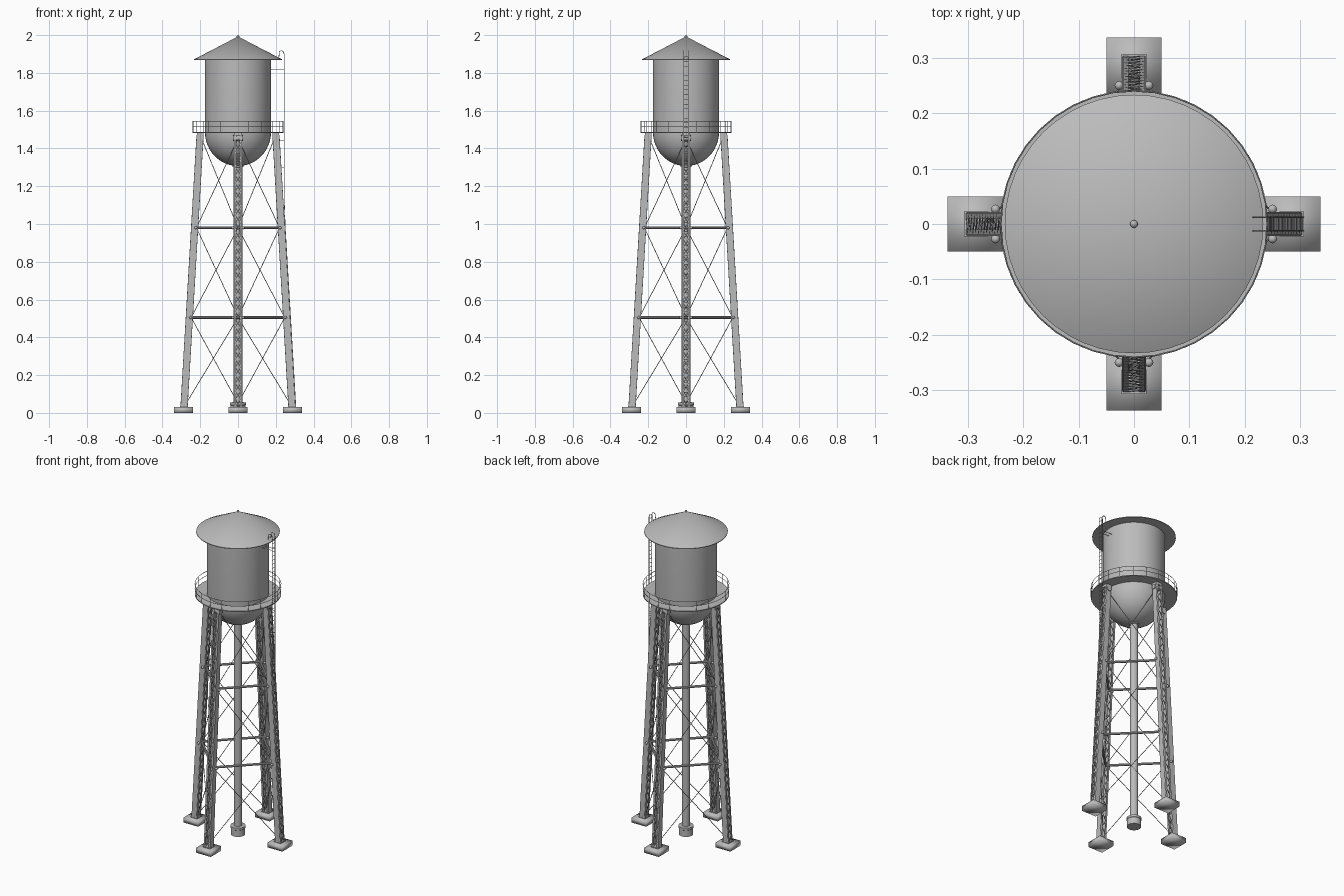
import bpy, bmesh, math
from mathutils import Vector, Matrix

cube = bpy.data.objects.get("Cube")
if cube:
    bpy.data.objects.remove(cube, do_unlink=True)

steel = bpy.data.materials.new("grey steel")
steel.use_nodes = True
GREY = (0.5, 0.5, 0.5, 1)
steel.diffuse_color = GREY
steel.node_tree.nodes["Principled BSDF"].inputs["Base Color"].default_value = GREY


def finish(bm, name, smooth_angle=35):
    """Turn a bmesh into a shaded object."""
    bmesh.ops.recalc_face_normals(bm, faces=bm.faces[:])
    mesh = bpy.data.meshes.new(name)
    bm.to_mesh(mesh)
    bm.free()
    mesh.materials.append(steel)
    obj = bpy.data.objects.new(name, mesh)
    bpy.context.collection.objects.link(obj)
    bpy.ops.object.select_all(action='DESELECT')
    obj.select_set(True)
    bpy.context.view_layer.objects.active = obj
    bpy.ops.object.shade_smooth_by_angle(angle=math.radians(smooth_angle))
    return obj


def around(obj, names):
    """Repeat an object in quarter turns about the tower axis."""
    for i, name in enumerate(names, 1):
        copy = bpy.data.objects.new(name, obj.data)
        copy.rotation_euler.z = i * math.pi / 2
        bpy.context.collection.objects.link(copy)


def rod(bm, p, q, r, sides=8):
    p, q = Vector(p), Vector(q)
    m = Matrix.Translation((p + q) / 2) @ (q - p).to_track_quat('Z', 'Y').to_matrix().to_4x4()
    bmesh.ops.create_cone(bm, cap_ends=True, segments=sides, radius1=r, radius2=r,
                          depth=(q - p).length, matrix=m)


def bar(bm, p, q, wide, deep, side):
    """Rectangular bar from p to q; wide is measured along side."""
    p, q, side = Vector(p), Vector(q), Vector(side)
    z = (q - p).normalized()
    x = (side - z * side.dot(z)).normalized()
    y = z.cross(x)
    m = Matrix((x * wide, y * deep, q - p)).transposed().to_4x4()
    m.translation = (p + q) / 2
    bmesh.ops.create_cube(bm, size=1, matrix=m)


def box(bm, centre, size):
    bmesh.ops.create_cube(bm, size=1, matrix=Matrix.Translation(centre) @ Matrix.Diagonal((*size, 1)))


def ball(bm, centre, r):
    bmesh.ops.create_uvsphere(bm, u_segments=12, v_segments=8, radius=r,
                              matrix=Matrix.Translation(centre))


def lathe(bm, profile, closed=False, steps=48):
    verts = [bm.verts.new((r, 0, z)) for r, z in profile]
    pairs = list(zip(verts, verts[1:])) + ([(verts[-1], verts[0])] if closed else [])
    edges = [bm.edges.new(pair) for pair in pairs]
    bmesh.ops.spin(bm, geom=verts + edges, axis=(0, 0, 1), cent=(0, 0, 0),
                   angle=math.tau, steps=steps)
    bmesh.ops.remove_doubles(bm, verts=bm.verts[:], dist=0.0002)


def ring(bm, radius, z, r):
    lathe(bm, [(radius + r * math.cos(a * math.pi / 3), z + r * math.sin(a * math.pi / 3))
               for a in range(6)], closed=True, steps=40)


BOTTOM, TOP = 0.03, 1.47
LEVELS = [0.05, 0.505, 0.98, 1.45]
RADIAL = (1, 0, 0)


def leg_r(z):
    return 0.2875 - 0.059 * z


def on_leg(z, out=0, side=0):
    return Vector((leg_r(z) + out, side, z))


# Tank with round bowl
bm = bmesh.new()
R, BELT = 0.175, 1.487
bowl = [(R * math.sin(a * math.pi / 24), BELT - 0.18 * math.cos(a * math.pi / 24)) for a in range(13)]
lathe(bm, bowl + [(R, 1.87)])
finish(bm, "tank")

# Conical roof and finial
bm = bmesh.new()
lathe(bm, [(0, 1.867), (0.234, 1.867), (0.234, 1.871), (0, 1.993)])
finish(bm, "roof")
bm = bmesh.new()
ball(bm, (0, 0, 1.993), 0.007)
finish(bm, "finial")

# Walkway around the tank
bm = bmesh.new()
RIM = 0.242
lathe(bm, [(R - 0.003, 1.483), (RIM, 1.483), (RIM, 1.488), (R - 0.003, 1.488)], closed=True)
finish(bm, "walkway")

# Railing
bm = bmesh.new()
for z in (1.518, 1.545):
    ring(bm, RIM - 0.001, z, 0.0014)
POSTS = 20
for i in range(POSTS):
    a = math.tau * (i + 0.72) / POSTS
    x, y = (RIM - 0.001) * math.cos(a), (RIM - 0.001) * math.sin(a)
    rod(bm, (x, y, 1.485), (x, y, 1.545), 0.0012, 6)
finish(bm, "railing")

# Central riser pipe with collar and base
bm = bmesh.new()
lathe(bm, [(0, 0), (0.04, 0), (0.04, 0.04), (0.042, 0.042), (0.042, 0.055), (0.023, 0.057),
           (0.023, 1.3), (0.029, 1.303), (0.029, 1.318), (0, 1.318)], steps=24)
finish(bm, "riser_pipe")

# Footing
bm = bmesh.new()
box(bm, (leg_r(0), 0, 0.015), (0.1, 0.1, 0.03))
footing = finish(bm, "left_footing", 180)
around(footing, ["back_footing", "right_footing", "front_footing"])

# Laced leg: two channels joined by zigzag bars
bm = bmesh.new()
HALF, DEEP = 0.02, 0.034
for s in (-1, 1):
    bar(bm, on_leg(BOTTOM, 0, s * HALF), on_leg(TOP, 0, s * HALF), DEEP, 0.004, RADIAL)
    for out in (-DEEP / 2, DEEP / 2):
        edge = s * (HALF - 0.005)
        bar(bm, on_leg(BOTTOM, out, edge), on_leg(TOP, out, edge), 0.003, 0.01, RADIAL)
BAYS = 34
step = (TOP - BOTTOM) / BAYS
for i in range(BAYS):
    z = BOTTOM + i * step
    for face in (-1, 1):
        s = face * (1 if i % 2 else -1) * (HALF - 0.005)
        out = face * (DEEP / 2 + 0.001)
        bar(bm, on_leg(z, out, s), on_leg(z + step, out, -s), 0.002, 0.005, RADIAL)
# Foot plate and cap
box(bm, (leg_r(BOTTOM), 0, 0.033), (0.044, 0.046, 0.006))
box(bm, (leg_r(TOP), 0, TOP + 0.006), (0.034, 0.042, 0.014))
rod(bm, on_leg(1.455, 0, -0.026), on_leg(1.455, 0, 0.026), 0.015, 12)
# Cross pins with round heads at the strut levels
for z in LEVELS[1:3]:
    rod(bm, on_leg(z, -0.007, -0.027), on_leg(z, -0.007, 0.027), 0.005)
    for s in (-1, 1):
        ball(bm, on_leg(z, -0.007, s * 0.027), 0.008)
leg = finish(bm, "left_leg")
around(leg, ["back_leg", "right_leg", "front_leg"])


def joint_pair(z_a, z_b):
    """Joints on two neighbouring legs."""
    return on_leg(z_a, -0.01), Vector((0, leg_r(z_b) - 0.01, z_b))


# Struts between neighbouring legs
bm = bmesh.new()
for z in LEVELS[1:3]:
    rod(bm, *joint_pair(z, z), 0.007, 10)
struts = finish(bm, "left_back_struts")
around(struts, ["right_back_struts", "right_front_struts", "left_front_struts"])

# Crossed tie rods
bm = bmesh.new()
for low, high in zip(LEVELS, LEVELS[1:]):
    for ends in (joint_pair(low, high), joint_pair(high, low)):
        rod(bm, *ends, 0.002, 6)
ties = finish(bm, "left_back_tie_rods")
around(ties, ["right_back_tie_rods", "right_front_tie_rods", "left_front_tie_rods"])

# Ladder rails, hooked over the eave
bm = bmesh.new()
PATH = [(0.306, 0.035), (0.25, 0.98), (0.244, 1.15), (0.244, 1.9), (0.238, 1.914),
        (0.228, 1.918), (0.219, 1.912), (0.216, 1.88)]
WIDE = 0.0125
for s in (-WIDE, WIDE):
    for (xa, za), (xb, zb) in zip(PATH, PATH[1:]):
        rod(bm, (xa, s, za), (xb, s, zb), 0.0017, 6)


def ladder_x(z):
    for (xa, za), (xb, zb) in zip(PATH[:3], PATH[1:4]):
        if z <= zb:
            return xa + (xb - xa) * (z - za) / (zb - za)


# Rungs
RUNGS = 74
for i in range(RUNGS):
    z = 0.06 + i * 0.025
    rod(bm, (ladder_x(z), -WIDE, z), (ladder_x(z), WIDE, z), 0.0013, 6)
# Brackets to the leg and the tank
for z in (0.3, 0.7, 1.1, 1.3, 1.44, 1.82):
    inner = leg_r(z) if z < TOP else R - 0.004
    for s in (-WIDE, WIDE):
        rod(bm, (inner, s, z), (ladder_x(z), s, z), 0.0015, 6)
finish(bm, "ladder")
